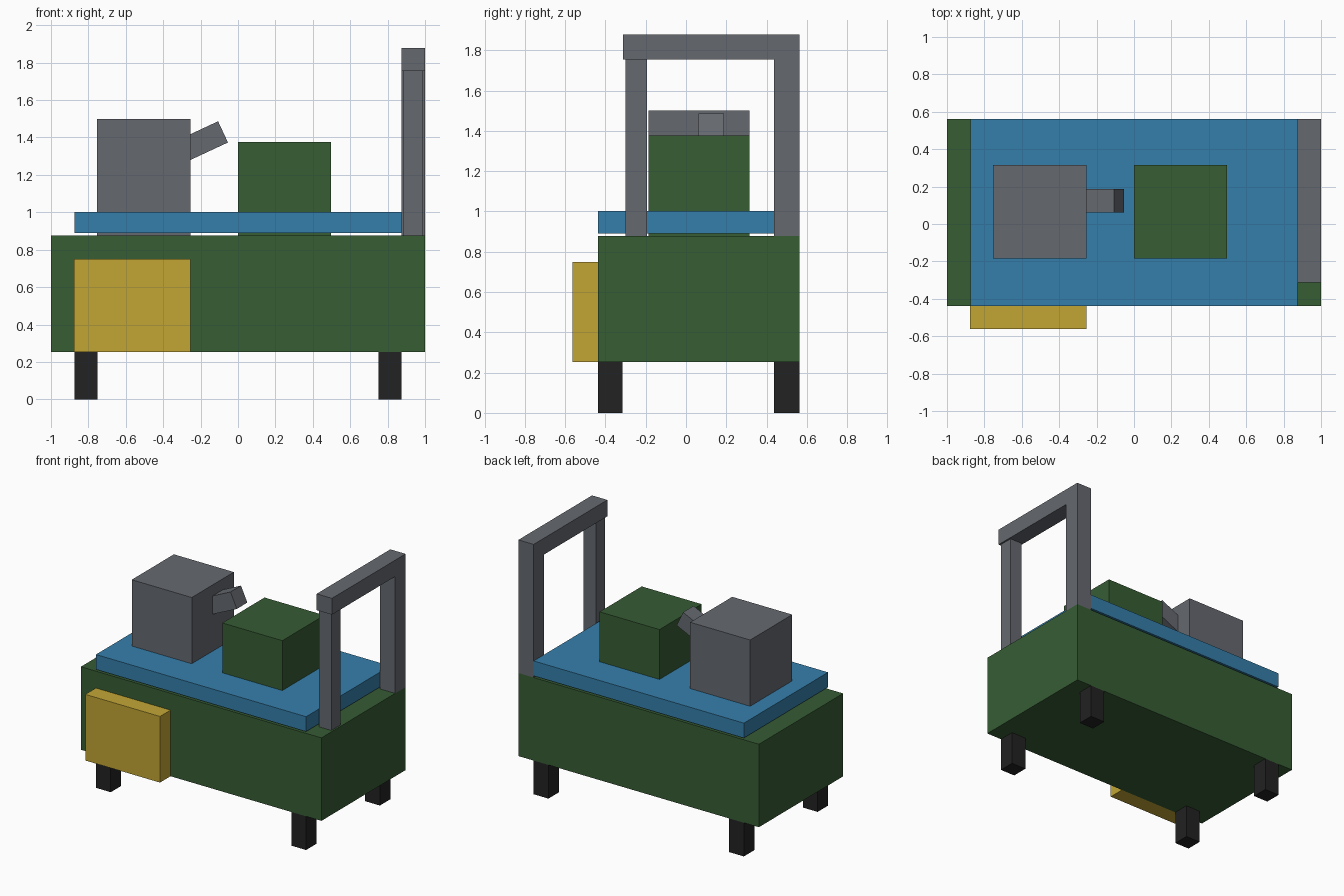
import bpy, math
from mathutils import Matrix, Vector

if "Cube" in bpy.data.objects:
    bpy.data.objects.remove(bpy.data.objects["Cube"])


def material(name, rgb):
    def lin(c):
        c /= 255
        return c / 12.92 if c <= 0.04045 else ((c + 0.055) / 1.055) ** 2.4
    m = bpy.data.materials.new(name)
    m.diffuse_color = (*[lin(c) for c in rgb], 1)
    m.use_nodes = True
    m.node_tree.nodes["Principled BSDF"].inputs["Base Color"].default_value = m.diffuse_color
    return m


green = material("dark green", (54, 93, 52))
blue = material("blue", (53, 127, 171))
grey = material("grey", (101, 105, 111))
yellow = material("mustard yellow", (194, 166, 53))
black = material("black", (34, 34, 34))


def box(name, mat, x, y, z):
    """Box from (min, max) ranges on each axis."""
    bpy.ops.mesh.primitive_cube_add(size=1)
    o = bpy.context.object
    o.name = name
    mid = Vector([(a + b) / 2 for a, b in (x, y, z)])
    size = [b - a for a, b in (x, y, z)]
    o.data.transform(Matrix.Diagonal((*size, 1)))
    o.location = mid
    o.data.materials.append(mat)
    return o


# Main body with side panel
box("body", green, (-1, 1), (-0.4375, 0.5625), (0.253, 0.877))
box("side_panel", yellow, (-0.876, -0.255), (-0.5625, -0.4375), (0.253, 0.75))

# Four legs
for sx in ("left", "right"):
    for sy in ("front", "back"):
        x = (-0.875, -0.752) if sx == "left" else (0.75, 0.873)
        y = (-0.4375, -0.314) if sy == "front" else (0.438, 0.5625)
        box(f"{sy}_{sx}_leg", black, x, y, (0, 0.253))

# Deck plate floating just above the body
box("deck_plate", blue, (-0.875, 0.873), (-0.4375, 0.5625), (0.89, 1.002))

# Blocks on the deck
box("tall_block", grey, (-0.754, -0.255), (-0.185, 0.315), (0.877, 1.5))
box("short_block", green, (0, 0.498), (-0.185, 0.315), (0.877, 1.377))

# Tilted spout on the tall block
spout = box("spout", grey, (-0.25, 0), (0.0625, 0.1875), (-0.0625, 0.0625))
tilt = math.radians(25)
spout.rotation_euler.y = -tilt
end = Vector((-0.08, 0, 1.43))
spout.location = (end.x - 0.125 * math.cos(tilt), 0.125,
                  end.z - 0.125 * math.sin(tilt))

# Handle arch: thick back post, slim front post, top bar
box("back_post", grey, (0.873, 1), (0.4375, 0.5625), (0.877, 1.755))
box("front_post", grey, (0.886, 0.987), (-0.301, -0.194), (0.877, 1.755))
box("top_bar", grey, (0.873, 1), (-0.3125, 0.5625), (1.755, 1.878))
